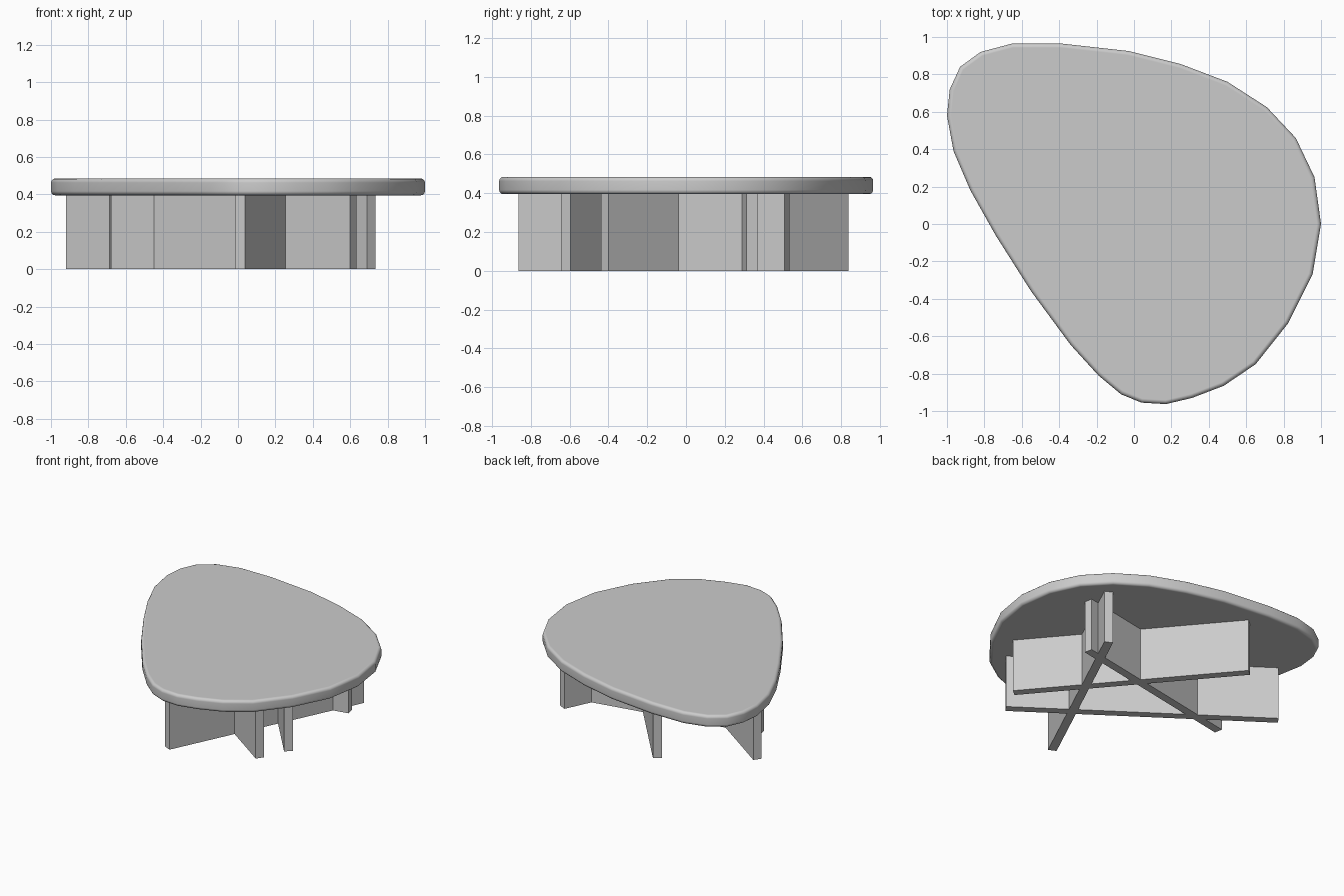
import bpy
import bmesh
import math
from mathutils import Vector

default_cube = bpy.data.objects.get("Cube")
if default_cube:
    bpy.data.objects.remove(default_cube, do_unlink=True)

TOP_Z, UNDERSIDE_Z = 0.485, 0.395
PLANK_THICKNESS = 0.06


def make_material(name, value):
    material = bpy.data.materials.new(name)
    material.use_nodes = True
    colour = (value, value, value, 1)
    material.diffuse_color = colour
    material.node_tree.nodes["Principled BSDF"].inputs["Base Color"].default_value = colour
    return material


def extrude_outline(name, outline, bottom, top, material):
    """Raise a flat counter-clockwise outline into a solid slab."""
    mesh = bpy.data.meshes.new(name)
    bm = bmesh.new()
    base = bm.faces.new([bm.verts.new((x, y, bottom)) for x, y in outline])
    raised = bmesh.ops.extrude_face_region(bm, geom=[base], use_keep_orig=True)
    new_verts = [v for v in raised["geom"] if isinstance(v, bmesh.types.BMVert)]
    bmesh.ops.translate(bm, verts=new_verts, vec=(0, 0, top - bottom))
    bmesh.ops.recalc_face_normals(bm, faces=bm.faces)
    bm.to_mesh(mesh)
    bm.free()
    mesh.materials.append(material)
    obj = bpy.data.objects.new(name, mesh)
    bpy.context.collection.objects.link(obj)
    return obj


def make_plank(name, start, end, material):
    """Upright board whose centre line runs from start to end on the floor."""
    start, end = Vector(start), Vector(end)
    along = (end - start).normalized()
    side = Vector((-along.y, along.x)) * PLANK_THICKNESS / 2
    outline = [start - side, end - side, end + side, start + side]
    return extrude_outline(name, outline, 0, UNDERSIDE_Z, material)


grey = make_material("plain grey", 0.6)

# Rounded, asymmetric table top, outline listed counter-clockwise
outline = [
    (-1, .58), (-.965, .39), (-.875, .18), (-.74, -.06), (-.55, -.36),
    (-.34, -.645), (-.19, -.81), (-.07, -.91), (.04, -.955), (.17, -.963),
    (.31, -.93), (.48, -.865), (.65, -.75), (.825, -.53), (.955, -.27),
    (1, 0), (.965, .25), (.865, .46), (.71, .625), (.5, .76), (.25, .855),
    (-.03, .925), (-.39, .965), (-.65, .965), (-.82, .92), (-.93, .84), (-.985, .72),
]
table_top = extrude_outline("table_top", outline, UNDERSIDE_Z, TOP_Z, grey)

# Soft rim on the upper and lower edges
bevel = table_top.modifiers.new("soft_rim", "BEVEL")
bevel.width = 0.022
bevel.segments = 3
bevel.limit_method = "ANGLE"
bevel.angle_limit = math.radians(60)
bpy.context.view_layer.objects.active = table_top
table_top.select_set(True)
bpy.ops.object.modifier_apply(modifier=bevel.name)
bpy.ops.object.shade_smooth_by_angle(angle=math.radians(35))

# Keep the broad top and underside looking flat
flat_caps = table_top.modifiers.new("flat_caps", "WEIGHTED_NORMAL")
flat_caps.keep_sharp = True
bpy.ops.object.modifier_apply(modifier=flat_caps.name)

# Four interlocking upright boards form the base
planks = {
    "front_long_plank": ((-.903, .445), (.615, -.62)),
    "back_long_plank": ((-.335, .817), (.712, -.42)),
    "lengthwise_plank": ((.01, -.85), (.66, .52)),
    "crosswise_plank": ((-.684, .075), (.69, .34)),
}
for name, (start, end) in planks.items():
    make_plank(name, start, end, grey)
